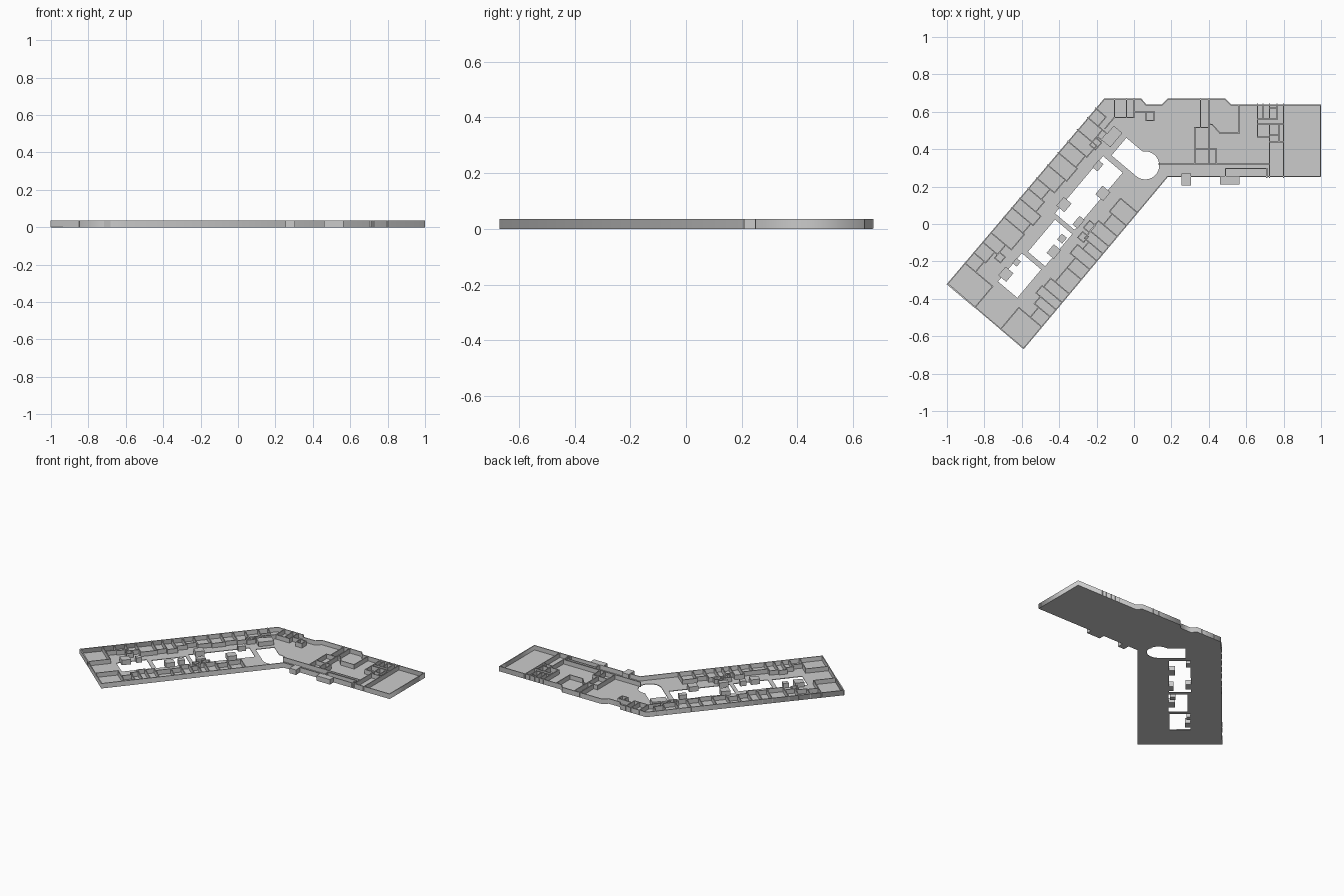
import bpy, bmesh, math
from mathutils import Vector

if "Cube" in bpy.data.objects:
    bpy.data.objects.remove(bpy.data.objects["Cube"])

H, FLOOR, T = 0.035, 0.004, 0.006
A = Vector((-0.59, -0.665))
U = Vector((0.644, 0.765))
V = Vector((-0.765, 0.644))


def w(u, v):
    """Slanted-wing coordinates (along, across) to plan coordinates."""
    return A + U * u + V * v


def plate(name, loops, z0, z1):
    """Extruded flat shape; the later loops become holes."""
    cu = bpy.data.curves.new(name, 'CURVE')
    cu.dimensions = '2D'
    cu.fill_mode = 'BOTH'
    cu.extrude = (z1 - z0) / 2
    for loop in loops:
        s = cu.splines.new('POLY')
        s.points.add(len(loop) - 1)
        for p, c in zip(s.points, loop):
            p.co = (c[0], c[1], 0, 1)
        s.use_cyclic_u = True
    tmp = bpy.data.objects.new(name + "_tmp", cu)
    bpy.context.collection.objects.link(tmp)
    dg = bpy.context.evaluated_depsgraph_get()
    me = bpy.data.meshes.new_from_object(tmp.evaluated_get(dg))
    bpy.data.objects.remove(tmp)
    ob = bpy.data.objects.new(name, me)
    bpy.context.collection.objects.link(ob)
    ob.location.z = (z0 + z1) / 2
    return ob


def prisms(name, quads, z0=0.0):
    """One mesh of full-height blocks, each from four plan corners."""
    bm = bmesh.new()
    for q in quads:
        lo = [bm.verts.new((p[0], p[1], z0)) for p in q]
        hi = [bm.verts.new((p[0], p[1], H)) for p in q]
        bm.faces.new(lo[::-1])
        bm.faces.new(hi)
        for i in range(4):
            j = (i + 1) % 4
            bm.faces.new((lo[i], lo[j], hi[j], hi[i]))
    bmesh.ops.recalc_face_normals(bm, faces=bm.faces)
    me = bpy.data.meshes.new(name)
    bm.to_mesh(me)
    bm.free()
    ob = bpy.data.objects.new(name, me)
    bpy.context.collection.objects.link(ob)


def walls(name, paths):
    """Thin walls along polylines."""
    quads = []
    for path in paths:
        pts = [Vector(p) for p in path]
        for a, b in zip(pts, pts[1:]):
            d = (b - a).normalized() * T / 2
            n = Vector((-d.y, d.x))
            quads.append([a - d - n, b + d - n, b + d + n, a - d + n])
    prisms(name, quads, FLOOR / 2)


def inset(loop, t):
    """Offset a clockwise outline inwards."""
    pts = [Vector(p) for p in loop]
    out = []
    for i, p in enumerate(pts):
        e0 = (p - pts[i - 1]).normalized()
        e1 = (pts[(i + 1) % len(pts)] - p).normalized()
        n0, n1 = Vector((e0.y, -e0.x)), Vector((e1.y, -e1.x))
        m = (n0 + n1).normalized()
        out.append(p + m * t / m.dot(n0))
    return out


def rect(u0, u1, v0, v1):
    return [w(u0, v0), w(u1, v0), w(u1, v1), w(u0, v1)]


# Floor slab with courtyards and the round-ended atrium
outline = [(-1, -.32), (-.16, .67), (.04, .67), (.065, .64), (.15, .64), (.18, .67),
           (.49, .67), (.52, .64), (1, .64), (1, .25), (.18, .25), (-.59, -.67)]
atrium = [w(1.092, .305), w(1.215, .305)]
for i in range(25):
    a = math.radians(50 - 230 * i / 24)
    atrium.append(w(1.167 + .075 * math.cos(a), .133 + .075 * math.sin(a)))
courts = [rect(.185, .383, .20, .335), rect(.41, .635, .195, .315), rect(.66, 1.06, .20, .337)]
plate("floor", [outline, *courts, atrium], 0, FLOOR)

# Outer wall
plate("outer_wall", [outline, inset(outline, T)], 0, H)

# Slanted wing: room strips, (start, end, inner edge)
left = [(0, .147, .34), (.147, .22, .46), (.22, .294, .45), (.294, .361, .43), (.361, .469, .39),
        (.469, .535, .40), (.535, .60, .385), (.60, .67, .42), (.67, .742, .44), (.742, .833, .41),
        (.833, .92, .40), (.92, 1.0, .41), (1.0, 1.08, .40), (1.08, 1.165, .43), (1.165, 1.23, .46)]
right = [(0, .15, .16), (.15, .22, .08), (.22, .27, .11), (.27, .32, .14), (.32, .38, .13),
         (.38, .48, .10), (.48, .55, .10), (.55, .61, .137), (.61, .66, .10), (.66, .71, .13),
         (.71, .78, .133), (.78, .855, .10), (.855, .947, .12)]
walls("left_rooms", [[w(a, .533), w(a, v), w(b, v), w(b, .533)] for a, b, v in left])
walls("right_rooms", [[w(a, .003), w(a, v), w(b, v), w(b, .003)] for a, b, v in right])
walls("small_closets", [[w(a, v0), w(a, v1), w(b, v1), w(b, v0), w(a, v0)] for a, b, v0, v1 in
                        [(1.06, 1.11, .39, .43), (1.12, 1.165, .40, .43), (.27, .31, .39, .43),
                         (.64, .68, .12, .16), (.70, .75, .13, .17)]])

# Service blocks around the courtyards, (along, across, length, depth)
blocks = [(.242, .328, .06, .055), (.328, .325, .035, .03), (.50, .21, .06, .05),
          (.581, .221, .04, .035), (.727, .33, .06, .055), (.907, .21, .06, .055),
          (.705, .21, .06, .035), (1.003, .325, .05, .035), (1.171, .368, .10, .06)]
prisms("service_blocks", [rect(u - a / 2, u + a / 2, v - b / 2, v + b / 2) for u, v, a, b in blocks])

# Straight wing partitions
walls("hall_partitions", [
    [(.13, .32), (.725, .32)], [(.80, .25), (.80, .64)], [(.725, .25), (.725, .535)],
    [(.355, .67), (.355, .515)], [(.40, .67), (.40, .32)], [(.325, .32), (.325, .515), (.40, .515)],
    [(.325, .40), (.44, .40), (.44, .32)],
    [(.40, .535), (.42, .53), (.46, .485), (.56, .485), (.56, .63)],
    [(.49, .25), (.49, .297), (.71, .297), (.71, .25)],
])
walls("end_rooms", [
    [(.66, .64), (.66, .465), (.725, .465)], [(.66, .56), (.725, .56)], [(.66, .535), (.80, .535)],
    [(.69, .64), (.69, .56)], [(.725, .64), (.725, .56), (.765, .56), (.765, .62), (.725, .62)],
    [(.725, .475), (.775, .475)], [(.775, .535), (.775, .44)], [(.725, .44), (.80, .44)],
    [(.765, .62), (.765, .64)],
])
walls("corner_rooms", [
    [(-.105, .67), (-.105, .57), (0, .57), (0, .67)], [(-.04, .67), (-.04, .57)],
    [(-.105, .57), (-.155, .51)], [(0, .60), (.065, .60)],
    [(.065, .60), (.107, .60), (.107, .553), (.065, .553), (.065, .60)],
])

# Entrance blocks on the front of the straight wing
prisms("entrance_blocks", [[(a, c), (b, c), (b, d), (a, d)] for a, b, c, d in
                           [(.255, .305, .205, .27), (.46, .565, .21, .25)]])
